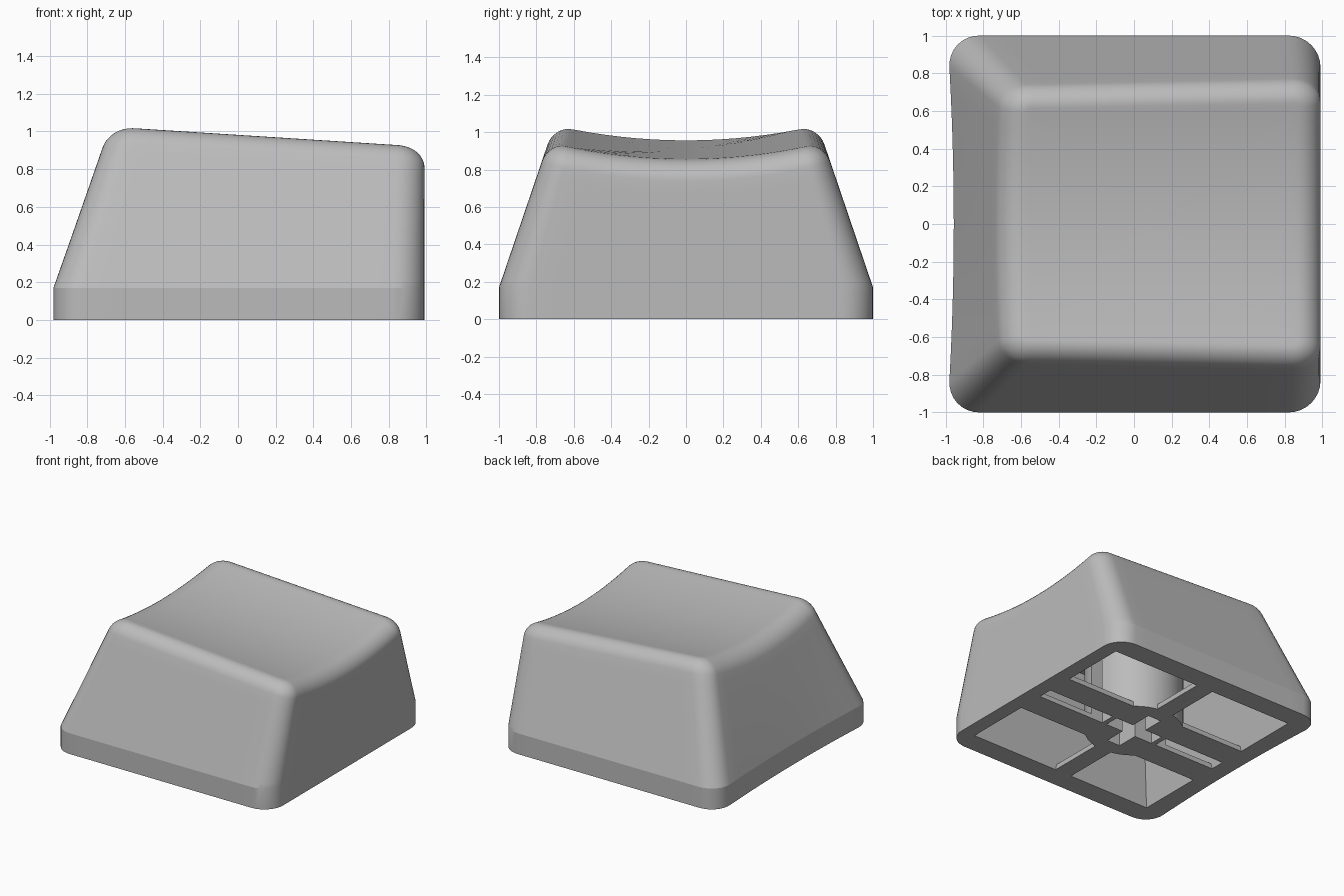
import bpy, bmesh, math
from math import sin, cos, pi, radians

cube = bpy.data.objects.get("Cube")
if cube:
    bpy.data.objects.remove(cube)

grey = bpy.data.materials.new("plain_grey")
grey.use_nodes = True
colour = (0.5, 0.5, 0.5, 1)
grey.diffuse_color = colour
grey.node_tree.nodes["Principled BSDF"].inputs["Base Color"].default_value = colour

SHOULDER, FILLET, CORNER = 0.17, 0.11, 0.17


def make_object(name, bm):
    bmesh.ops.recalc_face_normals(bm, faces=bm.faces)
    mesh = bpy.data.meshes.new(name)
    bm.to_mesh(mesh)
    bm.free()
    mesh.materials.append(grey)
    obj = bpy.data.objects.new(name, mesh)
    bpy.context.collection.objects.link(obj)
    return obj


def box(name, x0, x1, y0, y1, z0, z1):
    bm = bmesh.new()
    bmesh.ops.create_cube(bm, size=1)
    for v in bm.verts:
        v.co = (x1 if v.co.x > 0 else x0, y1 if v.co.y > 0 else y0, z1 if v.co.z > 0 else z0)
    return make_object(name, bm)


def combine(target, other, operation):
    """Apply a boolean and discard the helper."""
    mod = target.modifiers.new("cut", 'BOOLEAN')
    mod.operation, mod.solver, mod.object = operation, 'EXACT', other
    bpy.context.view_layer.objects.active = target
    bpy.ops.object.modifier_apply(modifier=mod.name)
    bpy.data.objects.remove(other)


def smooth(obj, angle):
    bpy.ops.object.select_all(action='DESELECT')
    obj.select_set(True)
    bpy.context.view_layer.objects.active = obj
    bpy.ops.object.shade_smooth_by_angle(angle=radians(angle))


def outline(inset):
    """Rounded rectangle with extra points along its straight sides."""
    r = max(CORNER - inset, 0.02)
    cx, cy = 0.99 - inset - r, 1 - inset - r
    pts = []
    for q, (sx, sy) in enumerate([(1, 1), (-1, 1), (-1, -1), (1, -1)]):
        for k in range(9):
            a = (q + k / 8) * pi / 2
            pts.append((sx * cx + r * cos(a), sy * cy + r * sin(a)))
        nx, ny = [(-1, 1), (-1, -1), (1, -1), (1, 1)][q]
        x0, y0 = pts[-1]
        b = (q + 1) * pi / 2
        x1, y1 = nx * cx + r * cos(b), ny * cy + r * sin(b)
        pts += [(x0 + (x1 - x0) * k / 14, y0 + (y1 - y0) * k / 14) for k in range(1, 14)]
    return pts


def top_height(x, y):
    return 0.916 - 0.068 * x + 0.164 * y * y


def place(u, v, height):
    """Taper an outline point inward according to its height."""
    x, y, z = u, v, 0
    for _ in range(6):
        z = height(x, y)
        rise = max(0, z - SHOULDER)
        x = 0.99 - (0.99 - u) * (1 - 0.18 * rise)
        y = v * (1 - 0.34 * rise)
        x += 0.035 * max(0, -x) ** 4 * (1 - y * y)
    return x, y, z


# Outer body: straight skirt, tapered walls, rounded rim, dished top
base = outline(0)
rings = [[place(u, v, lambda x, y: z) for u, v in base] for z in (0, SHOULDER)]
for f in (0.05, 0.3, 0.6, 0.9, 1):
    rings.append([place(u, v, lambda x, y: SHOULDER + f * (top_height(x, y) - FILLET - SHOULDER))
                  for u, v in base])
for k in range(1, 9):
    a = k / 8 * pi / 2
    rim = outline(FILLET * 1.25 * (1 - cos(a)))
    rings.append([place(u, v, lambda x, y: top_height(x, y) - FILLET * (1 - sin(a))) for u, v in rim])
for s in (0.96, 0.85, 0.7, 0.55, 0.4, 0.25, 0.1, 0.02):
    rings.append([place(u * s, v * s, top_height) for u, v in rim])

bm = bmesh.new()
loops = [[bm.verts.new(p) for p in ring] for ring in rings]
n = len(base)
for low, high in zip(loops, loops[1:]):
    for i in range(n):
        j = (i + 1) % n
        bm.faces.new((low[i], low[j], high[j], high[i]))
bm.faces.new(loops[0][::-1])
bm.faces.new(loops[-1])
shell = make_object("outer_shell", bm)

# Hollow inside with sharp corners
cavity = box("cavity", -0.84, 0.87, -0.85, 0.85, -0.1, 0.78)
for v in cavity.data.vertices:
    if v.co.z > 0:
        v.co.y *= 0.74
        if v.co.x < 0:
            v.co.x += 0.22
combine(shell, cavity, 'DIFFERENCE')
smooth(shell, 17)

# Thin ribs across the open base
ribs = box("base_ribs", -0.85, 0.88, -0.86, 0.86, 0, 0.04)
for x0, x1 in ((-0.84, -0.075), (0.075, 0.87)):
    for y0, y1 in ((-0.85, -0.28), (0.28, 0.85)):
        combine(ribs, box("opening", x0, x1, y0, y1, -0.1, 0.2), 'DIFFERENCE')

# Central socket post with a cross-shaped hole and side slots
bm = bmesh.new()
bmesh.ops.create_cone(bm, cap_ends=True, segments=48, radius1=0.37, radius2=0.37, depth=0.79)
bmesh.ops.translate(bm, verts=bm.verts, vec=(0, 0, 0.395))
combine(ribs, make_object("post", bm), 'UNION')
for x0, x1, y0, y1, top in ((-0.22, 0.22, -0.06, 0.06, 0.6), (-0.06, 0.06, -0.24, 0.24, 0.6),
                            (-0.83, -0.26, -0.06, 0.06, 0.77), (0.26, 0.87, -0.06, 0.06, 0.77)):
    combine(ribs, box("slot", x0, x1, y0, y1, -0.1, top), 'DIFFERENCE')
ribs.name = "base_ribs_and_socket"
smooth(ribs, 30)
